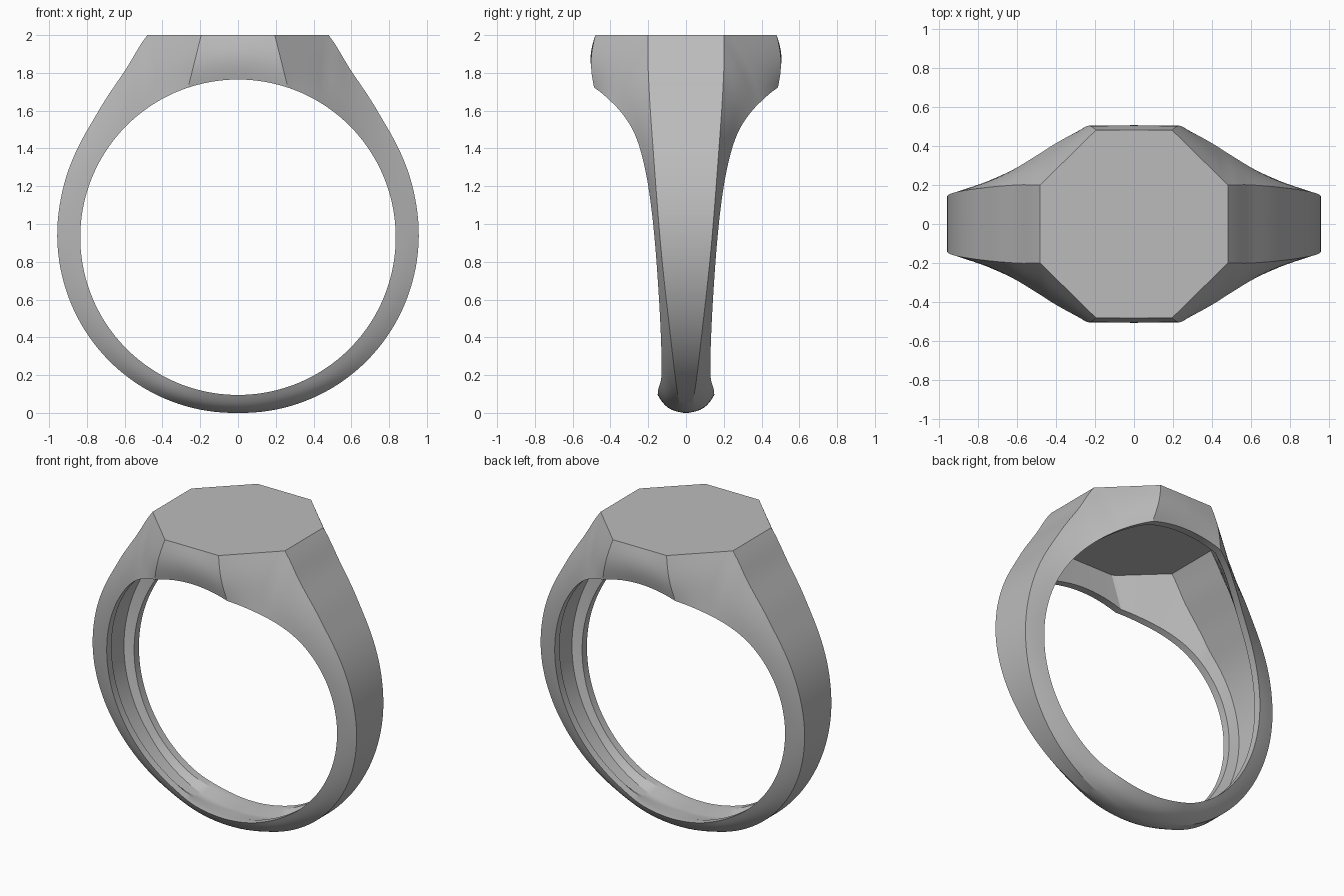
import bpy, bmesh, math
from mathutils import Vector

cube = bpy.data.objects.get("Cube")
if cube:
    bpy.data.objects.remove(cube, do_unlink=True)

CENTRE_Z, BORE, TOP = 0.93, 0.835, 2.0
FRONT = (0.195, 0.48)          # front corner of the octagonal table
SIDE = (0.48, 0.20)            # side corner of the octagonal table
RIM = 0.05                     # width of the flat rim inside the bore


def smooth_lookup(points, a):
    """Cubic interpolation through (angle, value) points."""
    if a <= points[0][0]:
        return points[0][1]
    if a >= points[-1][0]:
        return points[-1][1]
    n = len(points)

    def slope(i):
        p, q = points[max(i - 1, 0)], points[min(i + 1, n - 1)]
        return (q[1] - p[1]) / (q[0] - p[0])

    i = max(k for k in range(n - 1) if points[k][0] <= a)
    (a0, v0), (a1, v1) = points[i], points[i + 1]
    h = a1 - a0
    s = (a - a0) / h
    return ((2*s**3 - 3*s**2 + 1) * v0 + (s**3 - 2*s**2 + s) * h * slope(i)
            + (3*s**2 - 2*s**3) * v1 + (s**3 - s**2) * h * slope(i + 1))


# Profiles by angle in degrees, measured from the top of the ring
ANGLE_FRONT = math.degrees(math.atan2(FRONT[0], TOP - CENTRE_Z))
ANGLE_SIDE = math.degrees(math.atan2(SIDE[0], TOP - CENTRE_Z))
LAG = 8.1
outer_radius = [(ANGLE_SIDE, 1.173), (34, 1.067), (46.8, 1.0), (56, 0.977),
                (76, 0.961), (90, 0.957), (135, 0.945), (180, 0.93)]
outer_width = [(ANGLE_SIDE, 0.20), (34, 0.20), (56, 0.18), (90, 0.138),
               (125, 0.08), (155, 0.04), (180, 0.01)]
rim_width = [(18.4, 0.487), (29, 0.41), (36, 0.355), (46, 0.288), (56, 0.243),
             (71, 0.2), (90, 0.167), (113, 0.143), (134, 0.131), (152, 0.13),
             (165, 0.147), (180, 0.15)]
bulge_size = [(0, 0.022), (ANGLE_SIDE, 0.016), (60, 0.004), (130, 0.004), (180, 0.025)]
wall = [(ANGLE_SIDE, 0.087), (60, 0.065), (140, 0.065), (180, 0.085)]


def polar(angle, radius, y):
    a = math.radians(angle)
    return Vector((radius * math.sin(a), y, CENTRE_Z + radius * math.cos(a)))


def section(angle, bulge_steps=8):
    """Quarter cross-section: outer centre, outer edge, flank, rim, hollow floor."""
    if angle <= ANGLE_SIDE + 1e-6:
        x = (TOP - CENTRE_Z) * math.tan(math.radians(angle))
        f = max(0, (x - FRONT[0]) / (SIDE[0] - FRONT[0]))
        y = FRONT[1] + f * (SIDE[1] - FRONT[1])
        outer = Vector((x, y, TOP))
        floor = Vector((x * 0.93, y * 0.9, TOP - 0.08))
    else:
        r = smooth_lookup(outer_radius, angle)
        y = smooth_lookup(outer_width, angle)
        outer = polar(angle, r, y)
        floor = polar(angle, max(r - smooth_lookup(wall, angle), BORE + 0.004), y * 0.9)
    if angle < ANGLE_FRONT:
        rim_angle = angle * (ANGLE_FRONT + LAG) / ANGLE_FRONT
    else:
        rim_angle = angle + LAG * (180 - angle) / (180 - ANGLE_FRONT)
    w = smooth_lookup(rim_width, rim_angle)
    floor.y = min(floor.y, w - RIM - 0.015)
    rim = polar(rim_angle, BORE, w)
    rim_inner = polar(rim_angle, BORE, w - RIM)

    # Flank curves gently outwards between the outer edge and the rim
    radial = polar(angle, 1, 0) - Vector((0, 0, CENTRE_Z))
    thickness = (outer - rim).dot(radial)
    out_dir = (radial * (w - outer.y) + Vector((0, thickness, 0))).normalized()
    size = smooth_lookup(bulge_size, angle)
    flank = [outer.lerp(rim, k / bulge_steps)
             + out_dir * size * math.sin(math.pi * k / bulge_steps)
             for k in range(bulge_steps + 1)]
    pts = ([Vector((outer.x, 0, outer.z))] + flank
           + [rim_inner, floor, Vector((floor.x, 0, floor.z))])
    if angle in (0, 180):
        for p in pts:
            p.x = 0
    return pts


def steps(a, b, n):
    return [a + (b - a) * i / n for i in range(n)]


angles = (steps(0, ANGLE_FRONT, 6) + steps(ANGLE_FRONT, ANGLE_SIDE, 10)
          + steps(ANGLE_SIDE, 180, 64) + [180])

# Skin the sections into one quarter of the ring
bm = bmesh.new()
rows = [[bm.verts.new(p) for p in section(a)] for a in angles]
for r0, r1 in zip(rows, rows[1:]):
    for j in range(len(r0) - 1):
        bm.faces.new((r0[j], r0[j + 1], r1[j + 1], r1[j]))

# Mirror to the other three quarters
for axis in (0, 1):
    copy = bmesh.ops.duplicate(bm, geom=bm.verts[:] + bm.edges[:] + bm.faces[:])["geom"]
    for v in copy:
        if isinstance(v, bmesh.types.BMVert):
            v.co[axis] *= -1
    bmesh.ops.reverse_faces(bm, faces=[f for f in copy if isinstance(f, bmesh.types.BMFace)])
    bmesh.ops.remove_doubles(bm, verts=bm.verts[:], dist=0.0002)
bmesh.ops.recalc_face_normals(bm, faces=bm.faces[:])

mesh = bpy.data.meshes.new("signet_ring")
bm.to_mesh(mesh)
bm.free()
ring = bpy.data.objects.new("signet_ring", mesh)
bpy.context.collection.objects.link(ring)

# Plain grey metal
grey = bpy.data.materials.new("plain_grey")
grey.use_nodes = True
colour = (0.5, 0.5, 0.5, 1)
grey.diffuse_color = colour
grey.node_tree.nodes["Principled BSDF"].inputs["Base Color"].default_value = colour
mesh.materials.append(grey)

bpy.ops.object.select_all(action='DESELECT')
ring.select_set(True)
bpy.context.view_layer.objects.active = ring
bpy.ops.object.shade_smooth_by_angle(angle=math.radians(25))
